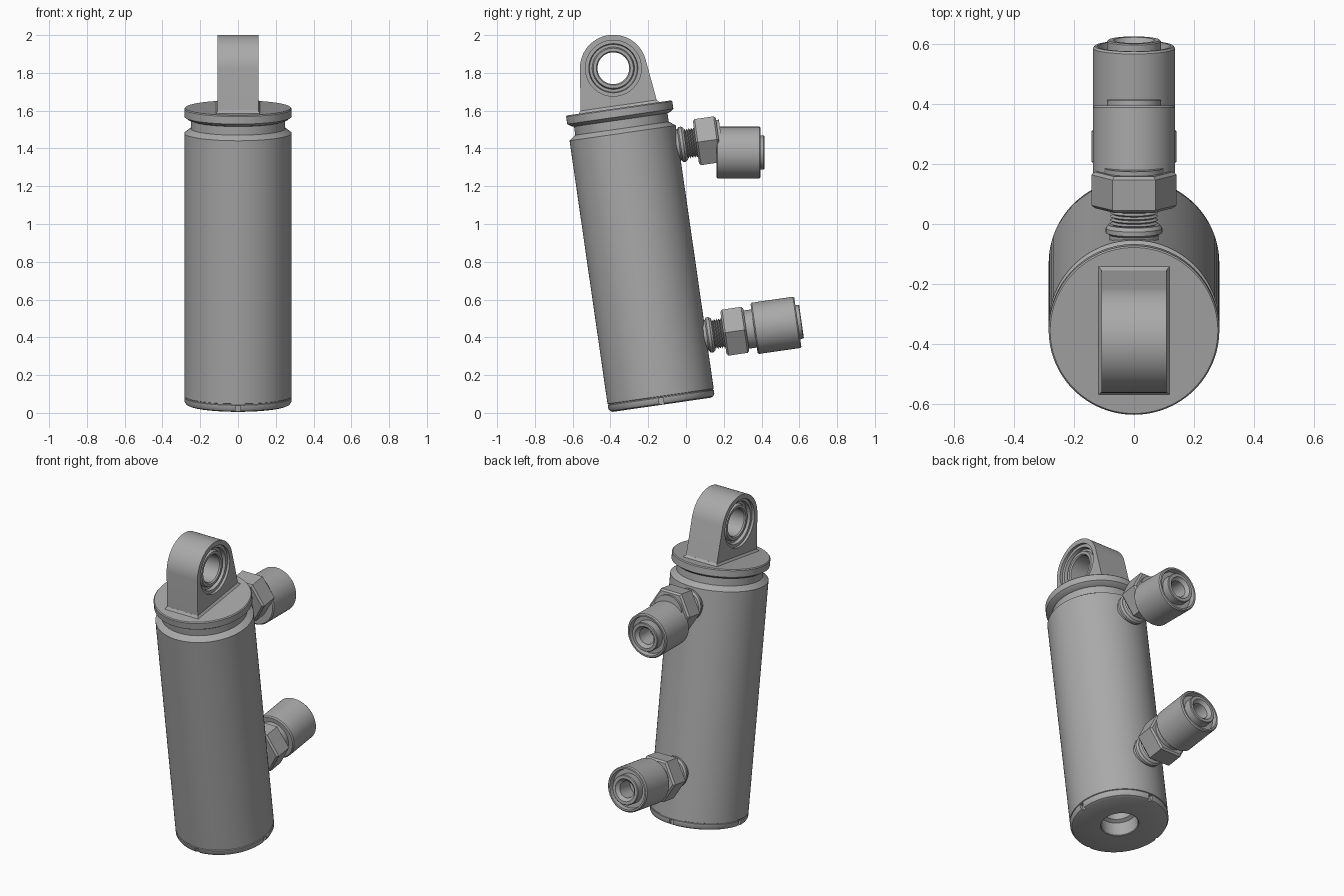
import bpy, bmesh, math
from mathutils import Matrix, Vector

cube = bpy.data.objects.get("Cube")
if cube:
    bpy.data.objects.remove(cube, do_unlink=True)

STEEL = (0.40, 0.40, 0.40, 1.0)
steel = bpy.data.materials.new("grey_steel")
steel.use_nodes = True
steel.diffuse_color = STEEL
steel.node_tree.nodes["Principled BSDF"].inputs["Base Color"].default_value = STEEL


def move(x, y, z):
    return Matrix.Translation((x, y, z))


def finish(name, bm, matrix):
    """Turn a bmesh into a placed, shaded object."""
    bmesh.ops.recalc_face_normals(bm, faces=bm.faces)
    mesh = bpy.data.meshes.new(name)
    bm.to_mesh(mesh)
    bm.free()
    mesh.materials.append(steel)
    mesh.shade_smooth()
    mesh.set_sharp_from_angle(angle=math.radians(30))
    obj = bpy.data.objects.new(name, mesh)
    obj.matrix_world = matrix
    bpy.context.collection.objects.link(obj)
    return obj


def lathe(name, profile, matrix, sides=72, closed=False):
    """Spin (radius, height) points around local z."""
    bm = bmesh.new()
    verts = [bm.verts.new((r, 0, h)) for r, h in profile]
    edges = [bm.edges.new(pair) for pair in zip(verts, verts[1:])]
    if closed:
        edges.append(bm.edges.new((verts[-1], verts[0])))
    bmesh.ops.spin(bm, geom=verts + edges, cent=(0, 0, 0), axis=(0, 0, 1),
                   angle=math.tau, steps=sides, use_duplicate=False)
    bmesh.ops.remove_doubles(bm, verts=bm.verts, dist=0.0002)
    return finish(name, bm, matrix)


def prism(name, outline, half_width, matrix):
    """Extrude a (y, z) outline along x."""
    bm = bmesh.new()
    face = bm.faces.new([bm.verts.new((-half_width, y, z)) for y, z in outline])
    out = bmesh.ops.extrude_face_region(bm, geom=[face])["geom"]
    moved = [v for v in out if isinstance(v, bmesh.types.BMVert)]
    bmesh.ops.translate(bm, verts=moved, vec=Vector((2 * half_width, 0, 0)))
    return finish(name, bm, matrix)


def cut(target, cutter):
    """Subtract the cutter and remove it."""
    cutter.hide_render = True
    mod = target.modifiers.new("cut", "BOOLEAN")
    mod.operation = "DIFFERENCE"
    mod.solver = "EXACT"
    mod.object = cutter
    bpy.context.view_layer.objects.active = target
    bpy.ops.object.modifier_apply(modifier=mod.name)
    bpy.data.objects.remove(cutter, do_unlink=True)
    target.data.shade_smooth()
    target.data.set_sharp_from_angle(angle=math.radians(30))


# Leaning frame: local z runs along the barrel, local y points to the rear
BASE = move(0, -0.128, 0.043) @ Matrix.Rotation(math.radians(8.2), 4, "X")
TO_REAR = Matrix.Rotation(math.radians(-90), 4, "X")
TO_SIDE = Matrix.Rotation(math.radians(90), 4, "Y")

# Barrel with bottom socket, rim groove, chamfered shoulder, neck and top flange
barrel = lathe("barrel", [
    (0, 0.16), (0.085, 0.16), (0.085, 0.1), (0.107, 0.09), (0.107, 0.004), (0.111, 0),
    (0.262, 0), (0.276, 0.006), (0.284, 0.02), (0.284, 0.038), (0.279, 0.04),
    (0.279, 0.044), (0.284, 0.046), (0.284, 1.453), (0.262, 1.47), (0.25, 1.478),
    (0.25, 1.524), (0.264, 1.528), (0.284, 1.542), (0.284, 1.582), (0.279, 1.588),
    (0, 1.588)], BASE, sides=96)

# Four spanner notches in the bottom rim
for i in range(4):
    bm = bmesh.new()
    bmesh.ops.create_cube(bm, size=1, matrix=move(0, 0.285, 0.01) @ Matrix.Diagonal((0.024, 0.04, 0.056, 1)))
    turn = Matrix.Rotation(i * math.pi / 2, 4, "Z")
    cut(barrel, finish("notch_cutter", bm, BASE @ turn))

# Mounting eye: tapered lug with a rounded top and a cross bore
EYE_Z, EYE_R, FOOT = 1.80, 0.177, 0.206
arc = [math.radians(8 + 164 * i / 40) for i in range(41)]
outline = [(-FOOT, 1.58), (FOOT, 1.58)]
outline += [(EYE_R * math.cos(a), EYE_Z + EYE_R * math.sin(a)) for a in arc]
eye = prism("mounting_eye", outline, 0.108, BASE)
EYE = BASE @ move(0, 0, EYE_Z) @ TO_SIDE
cut(eye, lathe("bore_cutter", [(0, -0.2), (0.148, -0.2), (0.148, 0.2), (0, 0.2)], EYE))

# Small flared foot where the lug meets the flange
bm = bmesh.new()
bmesh.ops.create_cube(bm, size=1, matrix=move(0, 0, 1.592) @ Matrix.Diagonal((0.244, 0.44, 0.02, 1)))
for v in bm.verts:
    if v.co.z > 1.595:
        v.co.x *= 0.88
        v.co.y *= 0.925
finish("eye_foot", bm, BASE)

# Bearing inside the eye: outer race, groove and inner ring
half = [(0.15, 0.092), (0.13, 0.092), (0.126, 0.07), (0.112, 0.07), (0.106, 0.088),
        (0.09, 0.088), (0.084, 0.08)]
lathe("eye_bearing", half + [(r, -h) for r, h in reversed(half)], EYE, closed=True)


def stud(name, height, collar_end):
    """Sealing ring, thread, hexagon and collar on the rear of the barrel."""
    frame = BASE @ move(0, 0, height) @ TO_REAR
    lathe(name + "_seal_ring", [(0, 0.27), (0.082, 0.27), (0.082, 0.288), (0.094, 0.295),
                                (0.094, 0.31), (0.085, 0.322), (0, 0.322)], frame)
    thread = [(0, 0.31)]
    for i in range(5):
        thread += [(0.068, 0.32 + 0.012 * i), (0.08, 0.326 + 0.012 * i)]
    lathe(name + "_thread", thread + [(0.068, 0.385), (0, 0.385)], frame, sides=48)
    lathe(name + "_hexagon", [(0, 0.377), (0.13, 0.377), (0.142, 0.387), (0.142, 0.489),
                              (0.13, 0.499), (0, 0.499)], frame, sides=6)
    lathe(name + "_collar", [(0, 0.49), (0.102, 0.49), (0.102, collar_end), (0, collar_end)], frame)
    return frame


def coupling(name, frame):
    """Round sleeve nut with a recessed open hose end."""
    lathe(name + "_coupling", [
        (0, 0), (0.13, 0), (0.137, 0.007), (0.137, 0.227), (0.131, 0.234), (0.121, 0.234),
        (0.116, 0.205), (0.09, 0.205), (0.09, 0.25), (0.086, 0.254), (0.068, 0.254),
        (0.056, 0.238), (0.05, 0.235), (0.05, 0.13), (0, 0.13)], frame)


# Lower port runs straight out; upper port drops to a level coupling
lower = stud("lower_port", 0.33, 0.55)
coupling("lower_port", lower @ move(0, 0, 0.541))
stud("upper_port", 1.349, 0.514)
coupling("upper_port", move(0, 0.161, 1.378) @ TO_REAR)
